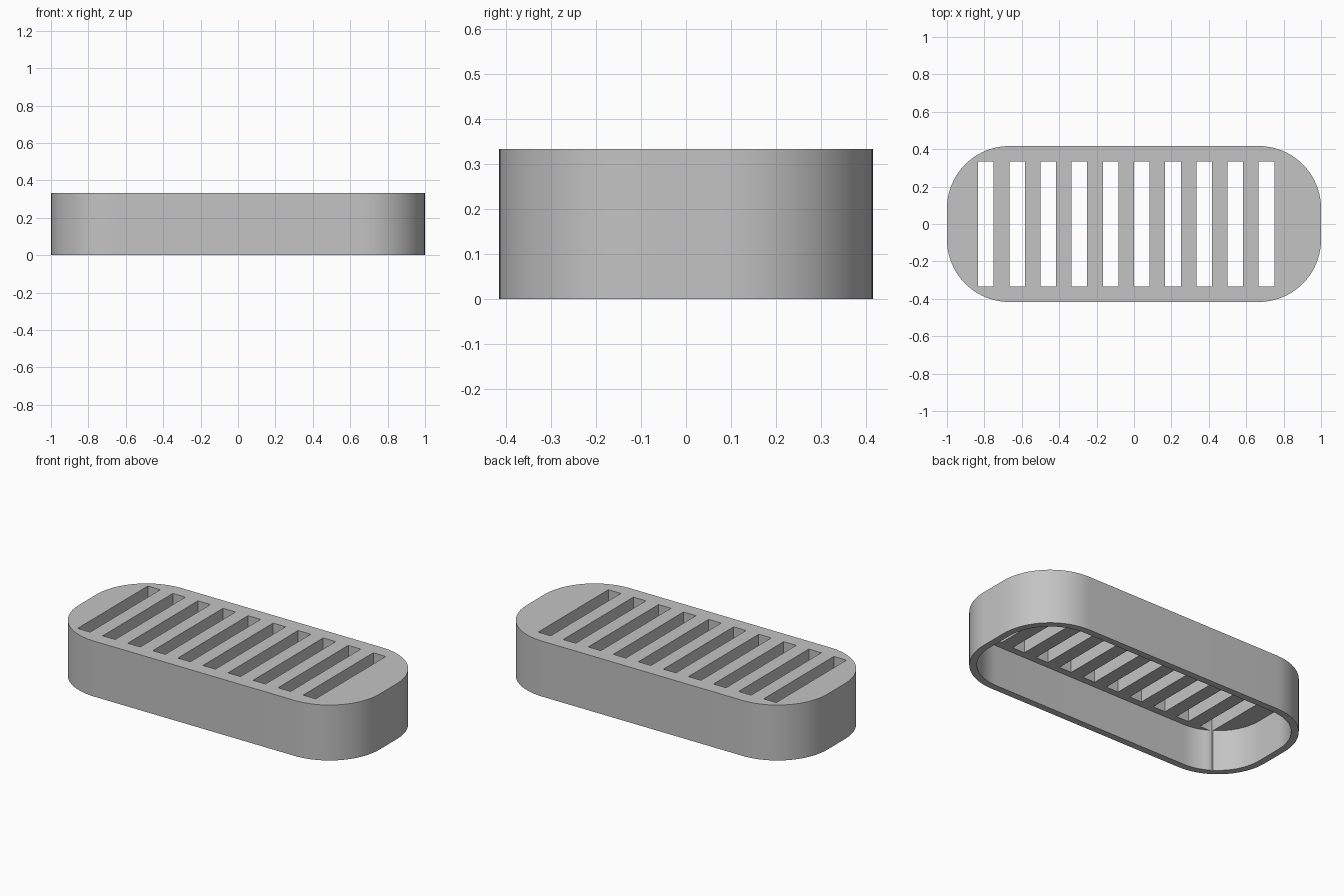
import bpy, bmesh, math

if "Cube" in bpy.data.objects:
    bpy.data.objects.remove(bpy.data.objects["Cube"])

U = 1 / 12                      # design module: body is 24 x 10 x 4 modules
WALL = 0.5 * U

grey = bpy.data.materials.new("plain grey")
grey.diffuse_color = (0.55, 0.55, 0.55, 1)
grey.use_nodes = True
grey.node_tree.nodes["Principled BSDF"].inputs["Base Color"].default_value = grey.diffuse_color


def finish(name, bm):
    bmesh.ops.recalc_face_normals(bm, faces=bm.faces)
    mesh = bpy.data.meshes.new(name)
    bm.to_mesh(mesh)
    bm.free()
    mesh.materials.append(grey)
    obj = bpy.data.objects.new(name, mesh)
    bpy.context.collection.objects.link(obj)
    return obj


def rounded_block(name, hx, hy, r, z0, z1, seg=20):
    """Extruded rounded rectangle."""
    bm = bmesh.new()
    verts = []
    for q, (sx, sy) in enumerate([(1, 1), (-1, 1), (-1, -1), (1, -1)]):
        for i in range(seg + 1):
            a = (q + i / seg) * math.pi / 2
            verts.append(bm.verts.new((sx * (hx - r) + r * math.cos(a),
                                       sy * (hy - r) + r * math.sin(a), z0)))
    face = bm.faces.new(verts)
    ext = bmesh.ops.extrude_face_region(bm, geom=[face])
    top = [g for g in ext["geom"] if isinstance(g, bmesh.types.BMVert)]
    bmesh.ops.translate(bm, verts=top, vec=(0, 0, z1 - z0))
    return finish(name, bm)


# Outer body and the hollow open at the bottom
body = rounded_block("grate_body", 12 * U, 5 * U, 4 * U, 0, 4 * U)
hollow = rounded_block("hollow_cutter", 12 * U - WALL, 5 * U - WALL,
                       4 * U - WALL, -0.1, 3 * U)

# Ten slots, one module wide, cut right through
bm = bmesh.new()
for i in range(10):
    box = bmesh.ops.create_cube(bm, size=1)["verts"]
    bmesh.ops.scale(bm, verts=box, vec=(U, 8 * U, 0.8))
    bmesh.ops.translate(bm, verts=box, vec=((-9.5 + 2 * i) * U, 0, 0.2))
slots = finish("slot_cutter", bm)

# Cut the body, then drop the cutters
bpy.context.view_layer.objects.active = body
body.select_set(True)
for cutter in (hollow, slots):
    cutter.hide_render = True
    mod = body.modifiers.new("cut", "BOOLEAN")
    mod.operation = "DIFFERENCE"
    mod.solver = "EXACT"
    mod.object = cutter
    bpy.ops.object.modifier_apply(modifier=mod.name)
    bpy.data.objects.remove(cutter)

bpy.ops.object.shade_smooth_by_angle(angle=math.radians(30))
